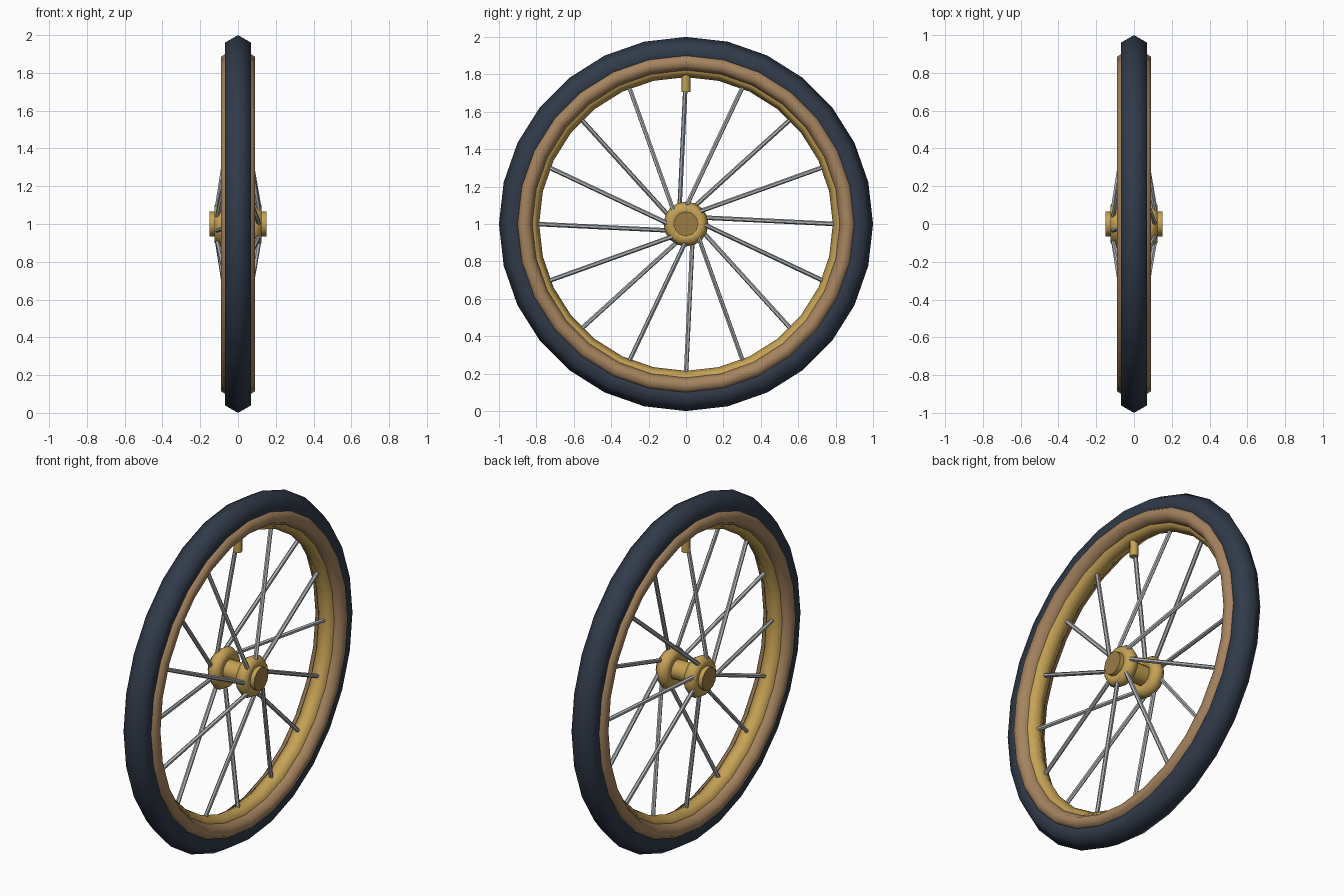
import bpy, math
from mathutils import Vector

cube = bpy.data.objects.get("Cube")
if cube:
    bpy.data.objects.remove(cube, do_unlink=True)

AXLE_Z = 1.0


def material(name, color):
    m = bpy.data.materials.new(name)
    m.use_nodes = True
    rgba = (*color, 1)
    m.diffuse_color = rgba
    m.node_tree.nodes["Principled BSDF"].inputs["Base Color"].default_value = rgba
    return m


RUBBER = material("dark rubber", (0.03, 0.043, 0.068))
BROWN = material("brown rim", (0.38, 0.23, 0.115))
GOLD = material("gold metal", (0.56, 0.36, 0.09))
DARK_GOLD = material("dark gold", (0.33, 0.2, 0.06))
STEEL = material("spoke steel", (0.42, 0.44, 0.46))


def smooth(obj, degrees):
    bpy.ops.object.select_all(action="DESELECT")
    obj.select_set(True)
    bpy.context.view_layer.objects.active = obj
    bpy.ops.object.shade_smooth_by_angle(angle=math.radians(degrees))


def lathe(name, profile, sides, mat, degrees=40):
    """Spin a closed (x, radius) outline around the axle."""
    n = len(profile)
    verts, faces = [], []
    for i in range(sides):
        a = 2 * math.pi * i / sides
        verts += [(x, r * math.sin(a), AXLE_Z + r * math.cos(a)) for x, r in profile]
        j = (i + 1) % sides
        faces += [(i * n + k, j * n + k, j * n + (k + 1) % n, i * n + (k + 1) % n)
                  for k in range(n)]
    mesh = bpy.data.meshes.new(name)
    mesh.from_pydata(verts, [], faces)
    mesh.validate()
    obj = bpy.data.objects.new(name, mesh)
    bpy.context.collection.objects.link(obj)
    mesh.materials.append(mat)
    bpy.ops.object.select_all(action="DESELECT")
    obj.select_set(True)
    bpy.context.view_layer.objects.active = obj
    bpy.ops.object.mode_set(mode="EDIT")
    bpy.ops.mesh.select_all(action="SELECT")
    bpy.ops.mesh.normals_make_consistent(inside=False)
    bpy.ops.object.mode_set(mode="OBJECT")
    smooth(obj, degrees)
    return obj


def ring(major, minor, x=0, sides=6):
    """Outline of a torus section with a corner pointing outward."""
    return [(x + minor * math.sin(2 * math.pi * k / sides),
             major + minor * math.cos(2 * math.pi * k / sides)) for k in range(sides)]


def rod(name, start, end, radius, sides, mat):
    start, end = Vector(start), Vector(end)
    d = end - start
    bpy.ops.mesh.primitive_cylinder_add(
        vertices=sides, radius=radius, depth=d.length, location=(start + end) / 2,
        rotation=d.to_track_quat("Z", "Y").to_euler())
    obj = bpy.context.object
    obj.name = name
    obj.data.materials.append(mat)
    smooth(obj, 50)
    return obj


def on_wheel(x, radius, angle):
    return (x, radius * math.sin(angle), AXLE_Z + radius * math.cos(angle))


# Tyre and the two rim rings
lathe("tyre", ring(0.922, 0.078), 28, RUBBER, 65)
half = [(0.06, 0.905), (0.09, 0.885), (0.09, 0.845), (0.05, 0.822)]
lathe("outer_rim", half + [(-x, r) for x, r in reversed(half)], 28, BROWN, 65)
lathe("inner_rim", ring(0.84, 0.055), 28, GOLD, 65)

# Hub: barrel, rounded flanges and axle ends with darker faces
rod("hub_barrel", (-0.1, 0, AXLE_Z), (0.1, 0, AXLE_Z), 0.055, 12, GOLD)
for side, word in ((1, "left"), (-1, "right")):
    lathe(word + "_flange", ring(0.08, 0.04, side * 0.09), 16, GOLD, 65)
    cap = rod(word + "_axle_end", (side * 0.08, 0, AXLE_Z), (side * 0.15, 0, AXLE_Z),
              0.066, 12, GOLD)
    cap.data.materials.append(DARK_GOLD)
    for f in cap.data.polygons:
        if len(f.vertices) > 4:
            f.material_index = 1

# Spokes alternate between flanges, all with the same lean
SPOKES = 16
for i in range(SPOKES):
    a = 2 * math.pi * i / SPOKES
    x = 0.11 if i % 2 else -0.11
    rod(f"spoke_{i + 1}", on_wheel(x, 0.1, a - 0.35), on_wheel(0, 0.8, a), 0.012, 6, STEEL)

# Valve stem inside the top of the rim
rod("valve_stem", on_wheel(0, 0.705, 0), on_wheel(0, 0.8, 0), 0.023, 8, GOLD)
